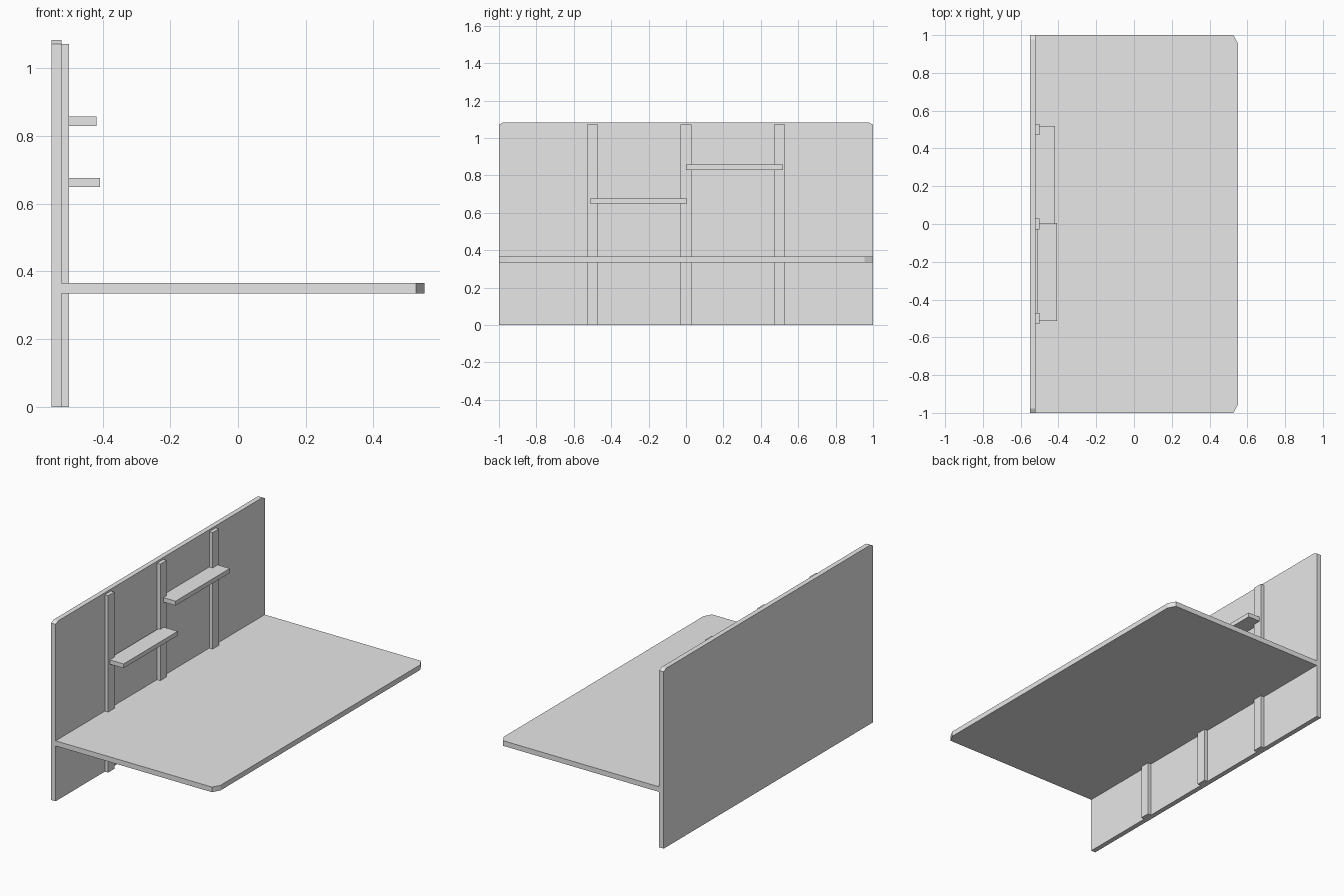
import bpy
import bmesh
from mathutils import Vector

cube = bpy.data.objects.get("Cube")
if cube:
    bpy.data.objects.remove(cube, do_unlink=True)

grey = bpy.data.materials.new("plain grey")
grey.use_nodes = True
grey.diffuse_color = (0.8, 0.8, 0.8, 1)
grey.node_tree.nodes["Principled BSDF"].inputs["Base Color"].default_value = (0.8, 0.8, 0.8, 1)


def panel(name, outline, direction):
    """Extrude a flat outline along a direction into a solid panel."""
    bm = bmesh.new()
    face = bm.faces.new([bm.verts.new(p) for p in outline])
    result = bmesh.ops.extrude_face_region(bm, geom=[face], use_keep_orig=True)
    moved = [v for v in result["geom"] if isinstance(v, bmesh.types.BMVert)]
    bmesh.ops.translate(bm, verts=moved, vec=Vector(direction))
    bmesh.ops.recalc_face_normals(bm, faces=bm.faces)
    mesh = bpy.data.meshes.new(name)
    bm.to_mesh(mesh)
    bm.free()
    mesh.materials.append(grey)
    obj = bpy.data.objects.new(name, mesh)
    bpy.context.collection.objects.link(obj)
    return obj


def box(name, x, y, z):
    """Box from its (low, high) range on each axis."""
    outline = [(x[0], y[0], z[0]), (x[1], y[0], z[0]), (x[1], y[1], z[0]), (x[0], y[1], z[0])]
    return panel(name, outline, (0, 0, z[1] - z[0]))


back, board_front, post_front, edge = -0.551, -0.521, -0.499, 0.551
height = 1.083

# Upright board with clipped top corners
half = [(1, 0), (1, height - 0.012), (0.977, height)]
profile = half + [(-y, z) for y, z in reversed(half)]
panel("back_board", [(back, y, z) for y, z in profile], (board_front - back, 0, 0))

# Table top with clipped outer corners
half = [(board_front, 1), (edge - 0.025, 1), (edge, 0.955)]
profile = half + [(x, -y) for x, y in reversed(half)]
panel("table_top", [(x, y, 0.335) for x, y in profile], (0, 0, 0.031))

# Three vertical battens on the board
for name, y in (("right", -0.5), ("middle", 0), ("left", 0.5)):
    box("batten_" + name, (board_front, post_front), (y - 0.03, y + 0.03), (0, 1.071))

# Two staggered shelves
box("lower_shelf", (-0.513, -0.407), (-0.513, 0.005), (0.65, 0.676))
box("upper_shelf", (-0.523, -0.418), (0, 0.519), (0.83, 0.857))
